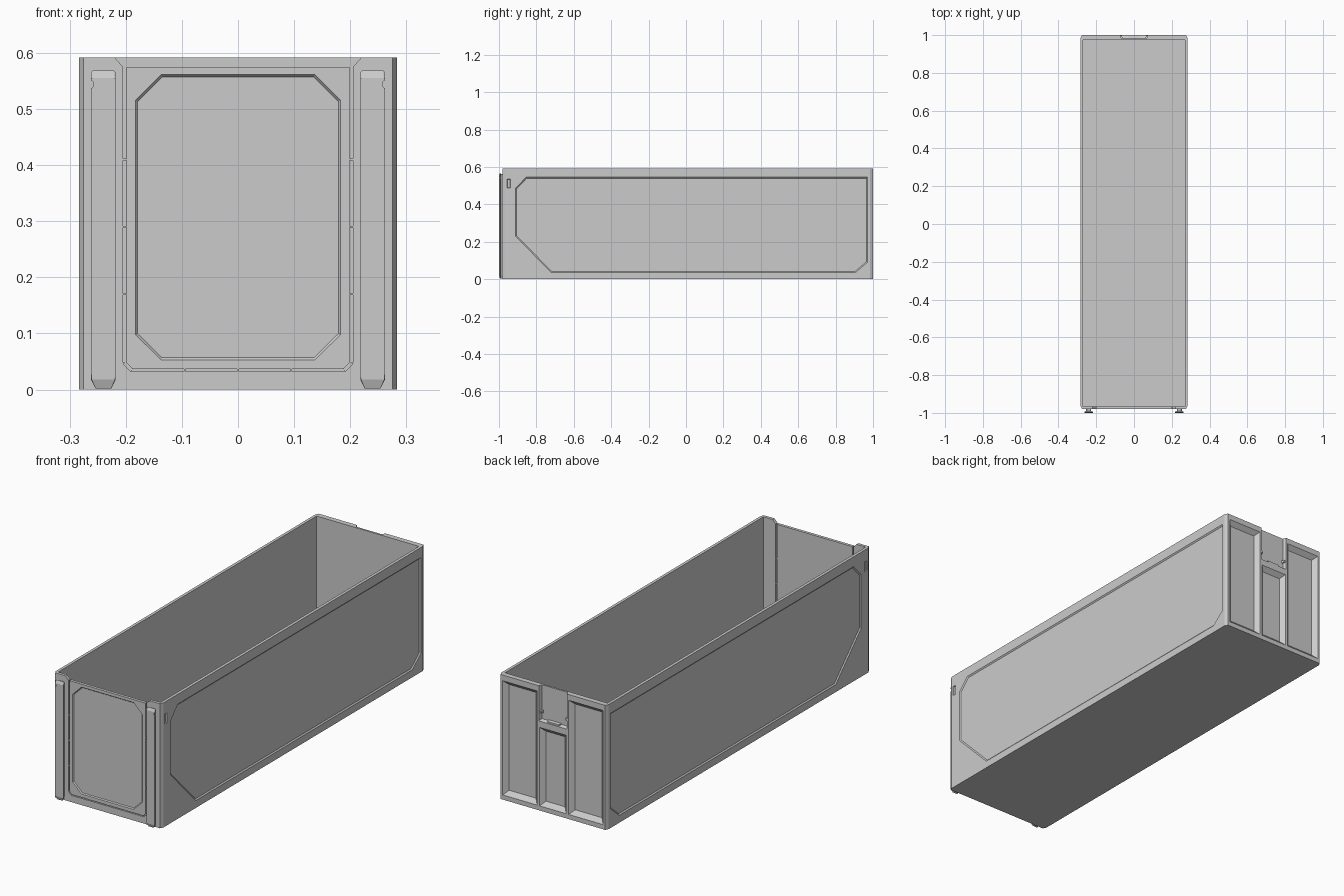
import bpy, bmesh
from mathutils import Vector

if "Cube" in bpy.data.objects:
    bpy.data.objects.remove(bpy.data.objects["Cube"])

PLACE = {
    'x': lambda u, v, d: (d, u, v),
    'y': lambda u, v, d: (u, d, v),
    'z': lambda u, v, d: (u, v, d),
}


def loft(name, axis, rings):
    """Solid through matching 2D rings: [(points, depth), ...] along an axis."""
    bm = bmesh.new()
    loops = [[bm.verts.new(PLACE[axis](u, v, d)) for u, v in pts] for pts, d in rings]
    for a, b in zip(loops, loops[1:]):
        for i in range(len(a)):
            j = (i + 1) % len(a)
            bm.faces.new((a[i], a[j], b[j], b[i]))
    bm.faces.new(loops[0])
    bm.faces.new(loops[-1])
    bmesh.ops.recalc_face_normals(bm, faces=bm.faces)
    mesh = bpy.data.meshes.new(name)
    bm.to_mesh(mesh)
    bm.free()
    ob = bpy.data.objects.new(name, mesh)
    bpy.context.collection.objects.link(ob)
    return ob


def rect(u0, u1, v0, v1):
    return [(u0, v0), (u1, v0), (u1, v1), (u0, v1)]


def inset(pts, w):
    """Offset a convex counter-clockwise outline inwards by w."""
    out = []
    for i, p in enumerate(pts):
        p = Vector(p)
        a = (p - Vector(pts[i - 1])).normalized()
        b = (Vector(pts[(i + 1) % len(pts)]) - p).normalized()
        na, nb = Vector((-a.y, a.x)), Vector((-b.y, b.x))
        out.append(tuple(p + (na + nb) * (w / (1 + na.dot(nb)))))
    return out


def cut(ob, cutter):
    cutter.hide_render = True
    mod = ob.modifiers.new("cut", 'BOOLEAN')
    mod.operation, mod.solver, mod.object = 'DIFFERENCE', 'EXACT', cutter
    bpy.context.view_layer.objects.active = ob
    bpy.ops.object.modifier_apply(modifier=mod.name)
    bpy.data.objects.remove(cutter, do_unlink=True)


def recess(ob, axis, pts, surface, depth, slope):
    """Sunken panel with sloping rim; signed depth points into the wall."""
    cut(ob, loft("recess_cutter", axis, [(inset(pts, -slope), surface - depth),
                                         (inset(pts, slope), surface + depth)]))


W, H, Y0, Y1 = 0.283, 0.592, -0.98, 1.0

# Outer body with chamfered upright corners, hollowed from above
c, k = 0.008, 0.015
body = loft("drawer_body", 'z', [([(-W + c, Y0), (W - c, Y0), (W, Y0 + k), (W, Y1 - k),
                                   (W - c, Y1), (-W + c, Y1), (-W, Y1 - k), (-W, Y0 + k)], d)
                                 for d in (0, H)])
cut(body, loft("cavity", 'z', [(rect(-0.269, 0.269, -0.966, 0.975), d) for d in (0.012, 0.7)]))

# Long side panels and small latch slots
side = [(-0.72, 0.035), (0.905, 0.035), (0.97, 0.09), (0.97, 0.545),
        (-0.855, 0.545), (-0.912, 0.485), (-0.912, 0.23)]
for s in (-1, 1):
    recess(body, 'x', side, s * W, -s * 0.005, 0.006)
    recess(body, 'x', rect(-0.957, -0.938, 0.488, 0.535), s * W, -s * 0.005, 0.002)

# Front label panel
front = [(-0.137, 0.053), (0.137, 0.053), (0.183, 0.098), (0.183, 0.515),
         (0.137, 0.561), (-0.137, 0.561), (-0.183, 0.515), (-0.183, 0.098)]
recess(body, 'y', front, Y0, 0.005, 0.004)

# Lowered front edge and thin gaps around the break-out front panel
cutters = [[(-0.205, 0.575), (0.205, 0.575), (0.229, 0.602), (-0.229, 0.602)]]
n = 0.0015
zs = [0.047, 0.17, 0.29, 0.41, 0.582]
xs = [-0.19, -0.095, 0, 0.095, 0.19]
for s in (-1, 1):
    for a, b in zip(zs, zs[1:]):
        cutters.append(rect(*sorted((s * 0.199, s * 0.205)), a + n, b - n))
    cutters.append([(s * 0.1995, 0.0488), (s * 0.2045, 0.0455),
                    (s * 0.191, 0.0322), (s * 0.188, 0.0365)])
for a, b in zip(xs, xs[1:]):
    cutters.append(rect(a + n, b - n, 0.032, 0.0365))
for pts in cutters:
    cut(body, loft("gap_cutter", 'y', [(pts, -1.1), (pts, -0.95)]))

# Sloped pockets in the back wall
for pts in (rect(0.083, 0.264, 0.022, 0.565), rect(-0.264, -0.083, 0.022, 0.565),
            rect(-0.07, 0.07, 0.022, 0.395)):
    recess(body, 'y', pts, Y1, -0.02, 0.02)

# Clip recess at the top of the back wall, flaring at the outer face
recess(body, 'y', rect(-0.074, 0.074, 0.425, 0.65), Y1, -0.016, 0.006)
loft("clip_lip", 'y', [(rect(-0.035, 0.035, 0.422, 0.436), 0.98),
                       (rect(-0.03, 0.03, 0.425, 0.433), 0.998)])
for s in (-1, 1):
    loft("clip_catch", 'y', [(rect(*sorted((s * 0.06, s * 0.076)), 0.46, 0.475), 0.98),
                             (rect(*sorted((s * 0.064, s * 0.076)), 0.463, 0.472), 0.997)])

# Dovetail rails on the front, tapered at the foot and notched near the top
for s in (-1, 1):
    x = s * 0.24

    def head(w, z0, z1, foot, top):
        return [(x - w + foot, z0), (x + w - foot, z0), (x + w, z0 + 0.016),
                (x + w, z1 - top), (x + w - top, z1), (x - w + top, z1),
                (x - w, z1 - top), (x - w, z0 + 0.016)]

    rail = loft("front_rail", 'y', [(head(0.013, 0.004, 0.562, 0.004, 0.003), -0.975),
                                    (head(0.013, 0.004, 0.562, 0.004, 0.003), -0.99),
                                    (head(0.022, 0.002, 0.569, 0.008, 0.004), -0.994),
                                    (head(0.022, 0.018, 0.555, 0.001, 0.002), -1.0)])
    o = x + s * 0.022
    notch = [(o + s * 0.01, 0.528), (o + s * 0.01, 0.56), (o - s * 0.004, 0.548), (o - s * 0.004, 0.54)]
    cut(rail, loft("notch_cutter", 'y', [(notch, -1.1), (notch, -0.985)]))
